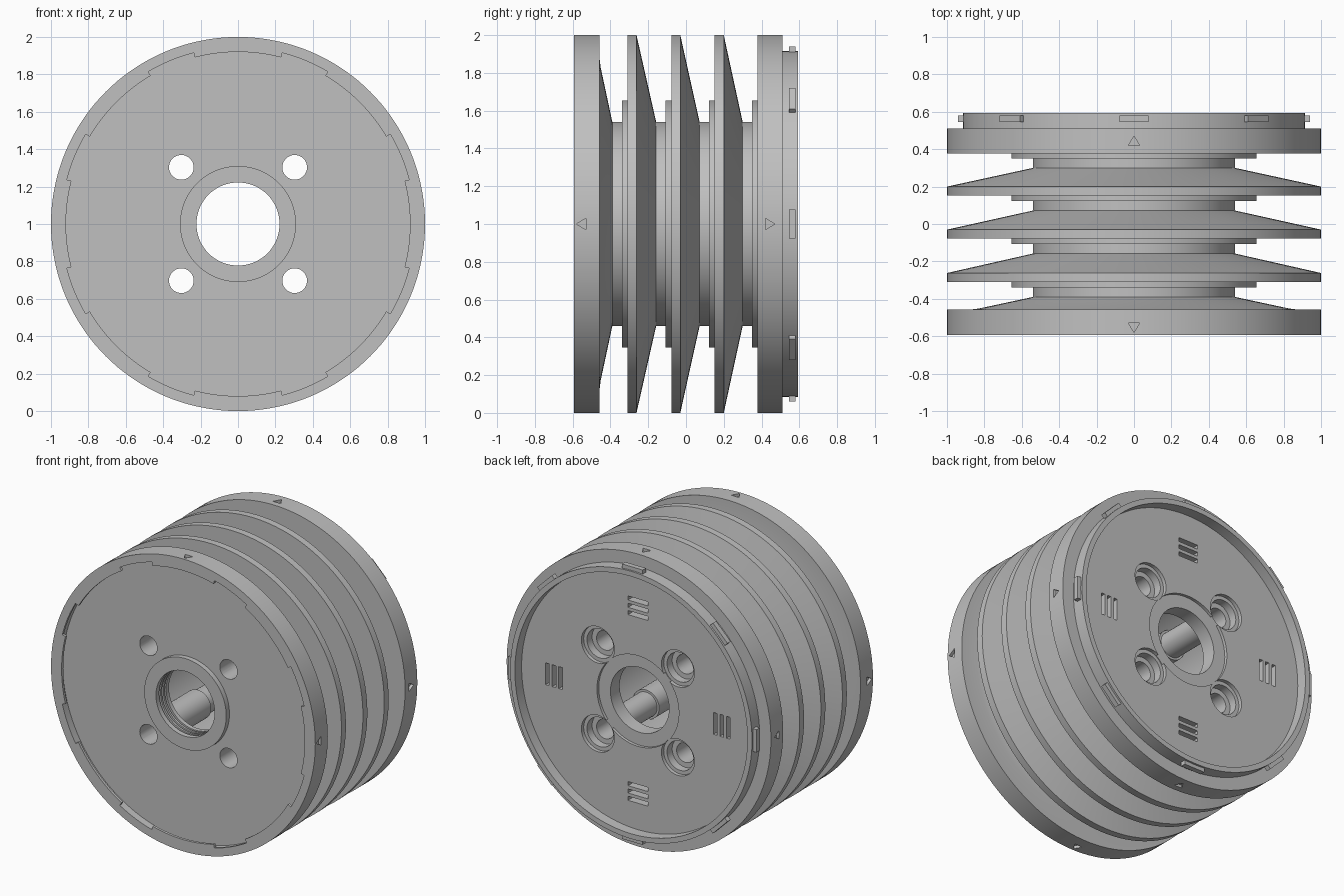
import bpy, bmesh, math
from mathutils import Matrix, Vector

old = bpy.data.objects.get("Cube")
if old:
    bpy.data.objects.remove(old, do_unlink=True)

CENTRE = Matrix.Translation((0, 0, 1))
EDGE = 0.593          # half length along the axis
FLOOR = -0.535        # floor of the front socket
BORE = 0.222          # radius of the central hole
SCREW = 0.303         # screw offset in x and z

grey = bpy.data.materials.new("plain_grey")
grey.use_nodes = True
grey.diffuse_color = (0.53, 0.53, 0.53, 1)
grey.node_tree.nodes["Principled BSDF"].inputs["Base Color"].default_value = grey.diffuse_color


def make_object(name, bm):
    bmesh.ops.recalc_face_normals(bm, faces=bm.faces[:])
    mesh = bpy.data.meshes.new(name)
    bm.to_mesh(mesh)
    bm.free()
    mesh.materials.append(grey)
    ob = bpy.data.objects.new(name, mesh)
    bpy.context.scene.collection.objects.link(ob)
    return ob


def lathe(bm, profile, matrix, steps, closed=True):
    """Revolve a (radius, y) profile around y; an open one gets end caps."""
    rings = []
    for r, y in profile:
        rings.append([bm.verts.new(matrix @ Matrix.Rotation(math.tau * i / steps, 4, 'Y')
                                   @ Vector((r, y, 0))) for i in range(steps)])
    if closed:
        rings.append(rings[0])
    else:
        bm.faces.new(rings[0])
        bm.faces.new(rings[-1])
    for a, b in zip(rings, rings[1:]):
        for i in range(steps):
            k = (i + 1) % steps
            bm.faces.new((a[i], a[k], b[k], b[i]))


def prism(bm, outline, low, high, matrix):
    """Extrude a local xy outline from z = low to z = high."""
    bottom = [bm.verts.new(matrix @ Vector((x, y, low))) for x, y in outline]
    top = [bm.verts.new(matrix @ Vector((x, y, high))) for x, y in outline]
    bm.faces.new(bottom)
    bm.faces.new(top[::-1])
    n = len(outline)
    for i in range(n):
        k = (i + 1) % n
        bm.faces.new((bottom[i], bottom[k], top[k], top[i]))


def around(count, offset=0):
    """Matrices whose local z points outward, evenly spaced around the axis."""
    return [CENTRE @ Matrix.Rotation(math.tau * (i + offset) / count, 4, 'Y')
            for i in range(count)]


def box(w, y0, y1):
    return [(-w, y0), (w, y0), (w, y1), (-w, y1)]


def smooth(ob):
    bpy.ops.object.select_all(action='DESELECT')
    ob.select_set(True)
    bpy.context.view_layer.objects.active = ob
    bpy.ops.object.shade_smooth_by_angle(angle=math.radians(25))


# Body profile: front boss, socket with undercut groove, front rim
profile = [(BORE, -0.57), (0.31, -0.57), (0.31, FLOOR), (0.95, FLOOR),
           (0.95, -0.575), (0.92, -0.575), (0.92, -EDGE), (1, -EDGE),
           (1, -0.458), (0.88, -0.458), (0.83, -0.452)]
# Three fins, each after a neck and a step
for y in (-0.31, -0.078, 0.152):
    profile += [(0.54, y - 0.08), (0.54, y - 0.03), (0.655, y - 0.03),
                (0.655, y), (1, y), (1, y + 0.048)]
# Last neck, back rim, locking lip, back recess and hollow core
profile += [(0.54, 0.30), (0.54, 0.35), (0.655, 0.35), (0.655, 0.378),
            (1, 0.378), (1, 0.51), (0.915, 0.51), (0.915, EDGE),
            (0.88, EDGE), (0.88, 0.52), (0.31, 0.52), (0.31, 0.50),
            (BORE, 0.50), (BORE, 0.40), (0.48, 0.40), (0.48, -0.43), (BORE, -0.43)]
# Ridges inside the front bore
for y in (-0.46, -0.49, -0.52):
    profile += [(BORE, y), (0.24, y), (0.24, y - 0.015), (BORE, y - 0.015)]
bm = bmesh.new()
lathe(bm, profile, CENTRE, 144)
body = make_object("ribbed_drum_body", bm)

cut = bmesh.new()
# Notches through the lip of the front socket
half = math.radians(8)
for m in around(8, 0.5):
    arc = [(0.945 * math.sin(half * t / 4), 0.945 * math.cos(half * t / 4)) for t in range(-4, 5)]
    inner = [(0.89 * math.sin(half * s), 0.89 * math.cos(half * s)) for s in (1, -1)]
    stand = m @ Matrix.Rotation(math.radians(90), 4, 'X')
    prism(cut, arc + inner, 0.555, 0.65, stand)
# Engraved arrows on both rims and vent slots in the back
for m in around(4):
    for tip, base in ((-0.58, -0.53), (0.47, 0.42)):
        prism(cut, [(-0.03, base), (0.03, base), (0, tip)], 0.98, 1.05, m)
    for r in (0.585, 0.635, 0.685):
        prism(cut, box(0.075, 0.47, 0.56), r - 0.014, r + 0.014, m)
# Stepped screw holes
screws = [Matrix.Translation((x, 0, 1 + z)) for x in (-SCREW, SCREW) for z in (-SCREW, SCREW)]
for m in screws:
    lathe(cut, [(0.066, -0.7), (0.066, 0.44), (0.1, 0.44), (0.1, 0.495),
                (0.125, 0.495), (0.125, 0.56)], m, 32, closed=False)
cutter = make_object("detail_cutter", cut)
cutter.hide_render = True

mod = body.modifiers.new("details", 'BOOLEAN')
mod.operation = 'DIFFERENCE'
mod.solver = 'EXACT'
mod.object = cutter
bpy.context.view_layer.objects.active = body
bpy.ops.object.modifier_apply(modifier=mod.name)
bpy.data.objects.remove(cutter, do_unlink=True)
smooth(body)

# Hollow screw posts inside the core, stepped at the middle
bm = bmesh.new()
for m in screws:
    lathe(bm, [(0.066, -0.44), (0.1, -0.44), (0.1, 0), (0.085, 0),
               (0.085, 0.41), (0.066, 0.41)], m, 32)
smooth(make_object("screw_posts", bm))

# Locking tabs on the back lip
bm = bmesh.new()
for m in around(8):
    prism(bm, box(0.078, 0.545, 0.58), 0.90, 0.94, m)
make_object("locking_tabs", bm)
